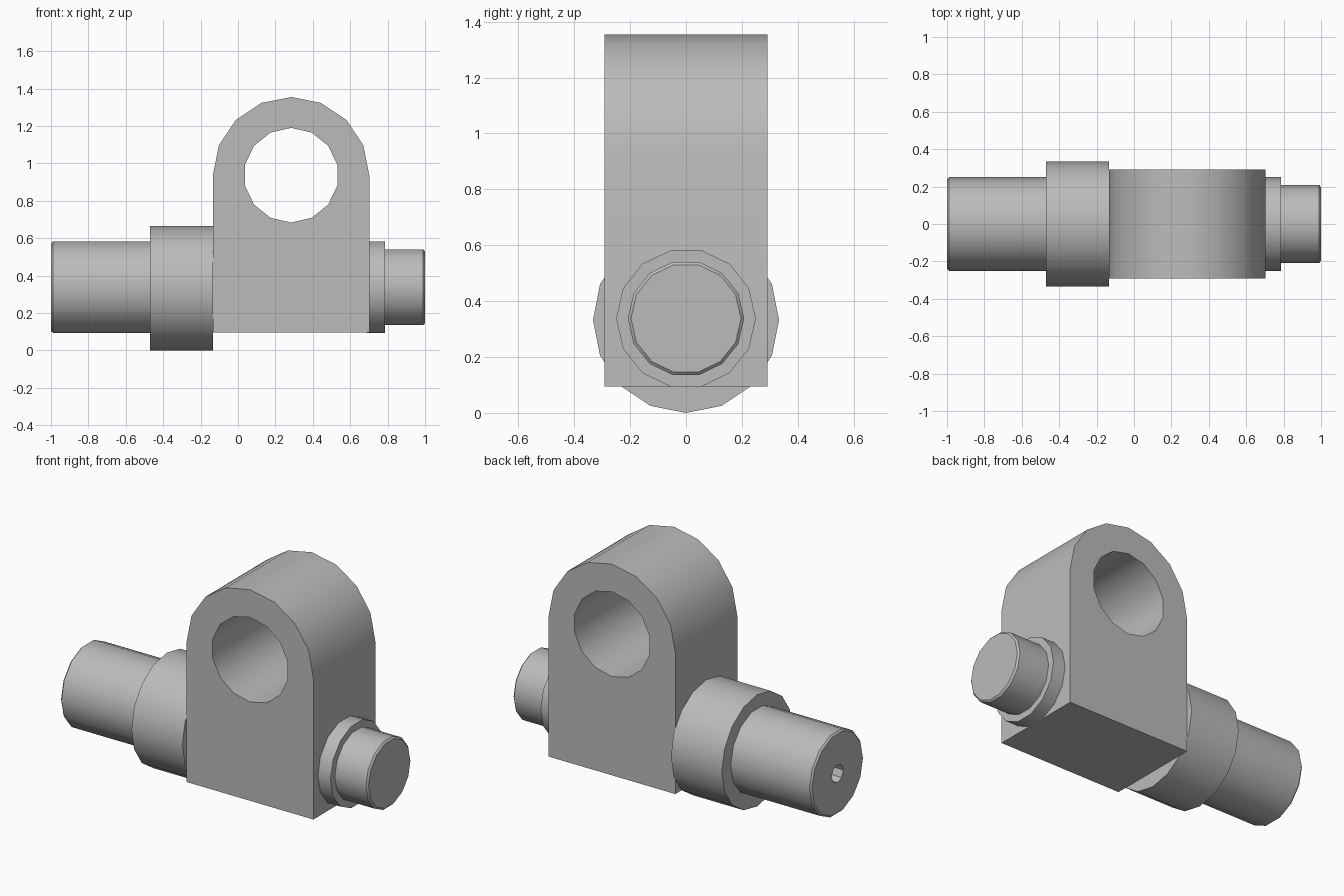
import bpy, bmesh, math
from mathutils import Vector

cube = bpy.data.objects.get("Cube")
if cube:
    bpy.data.objects.remove(cube, do_unlink=True)

steel = bpy.data.materials.new("grey_steel")
steel.use_nodes = True
GREY = (0.5, 0.5, 0.5, 1)
steel.diffuse_color = GREY
steel.node_tree.nodes["Principled BSDF"].inputs["Base Color"].default_value = GREY

AXIS = 0.338              # height of the shaft axis
EYE = Vector((0.284, 0, 0.937))   # centre of the eye bore


def finish(name, bm):
    bmesh.ops.recalc_face_normals(bm, faces=bm.faces)
    mesh = bpy.data.meshes.new(name)
    bm.to_mesh(mesh)
    bm.free()
    obj = bpy.data.objects.new(name, mesh)
    bpy.context.collection.objects.link(obj)
    mesh.materials.append(steel)
    return obj


def turned(name, profile, sides, z=AXIS, phase=0.0):
    """Capped solid turned about the x direction from (x, radius) points."""
    bm = bmesh.new()
    rings = []
    for x, r in profile:
        angles = [phase + math.tau * i / sides for i in range(sides)]
        rings.append([bm.verts.new((x, r * math.cos(a), z + r * math.sin(a))) for a in angles])
    for a, b in zip(rings, rings[1:]):
        for i in range(sides):
            j = (i + 1) % sides
            bm.faces.new((a[i], a[j], b[j], b[i]))
    bm.faces.new(rings[0])
    bm.faces.new(rings[-1])
    return finish(name, bm)


def slab(name, outline, half):
    """Outline in x and z, extruded along y."""
    bm = bmesh.new()
    face = bm.faces.new([bm.verts.new((x, -half, z)) for x, z in outline])
    grown = bmesh.ops.extrude_face_region(bm, geom=[face])["geom"]
    verts = [v for v in grown if isinstance(v, bmesh.types.BMVert)]
    bmesh.ops.translate(bm, verts=verts, vec=(0, 2 * half, 0))
    return finish(name, bm)


def arc(radius, start, end, steps):
    return [(EYE.x + radius * math.cos(start + (end - start) * i / steps),
             EYE.z + radius * math.sin(start + (end - start) * i / steps))
            for i in range(steps + 1)]


def cut(obj, cutter):
    cutter.hide_render = True
    mod = obj.modifiers.new("bore", 'BOOLEAN')
    mod.operation = 'DIFFERENCE'
    mod.solver = 'EXACT'
    mod.object = cutter
    bpy.context.view_layer.objects.active = obj
    bpy.ops.object.modifier_apply(modifier=mod.name)
    bpy.data.objects.remove(cutter, do_unlink=True)


# Upright block with a rounded top and a through bore
R = 0.418
block = slab("eye_block", [(EYE.x - R, 0.095), (EYE.x + R, 0.095)] + arc(R, 0, math.pi, 8), 0.292)
top = math.pi / 2
cut(block, slab("eye_cutter", arc(0.253, top, top + math.tau, 14)[:-1], 0.5))

# Collar beside the block
collar = turned("collar", [(-0.47, 0.333), (-0.134, 0.333)], 16, z=0.333)

# Long shaft with a chamfered end and a small centre hole
shaft = turned("long_shaft", [(-1, 0.24), (-0.99, 0.25), (-0.46, 0.25)], 14)
cut(shaft, turned("centre_cutter", [(-1.1, 0.055), (-0.75, 0.055)], 8))

# Short shoulder and chamfered pin on the other side
shoulder = turned("shoulder", [(0.69, 0.25), (0.785, 0.25)], 14)
pin = turned("end_pin", [(0.775, 0.208), (0.99, 0.208), (1, 0.197)], 14)

# Smooth round sides, sharp edges
bpy.ops.object.select_all(action='DESELECT')
for part in (block, collar, shaft, shoulder, pin):
    part.select_set(True)
bpy.context.view_layer.objects.active = block
bpy.ops.object.shade_smooth_by_angle(angle=math.radians(35))
